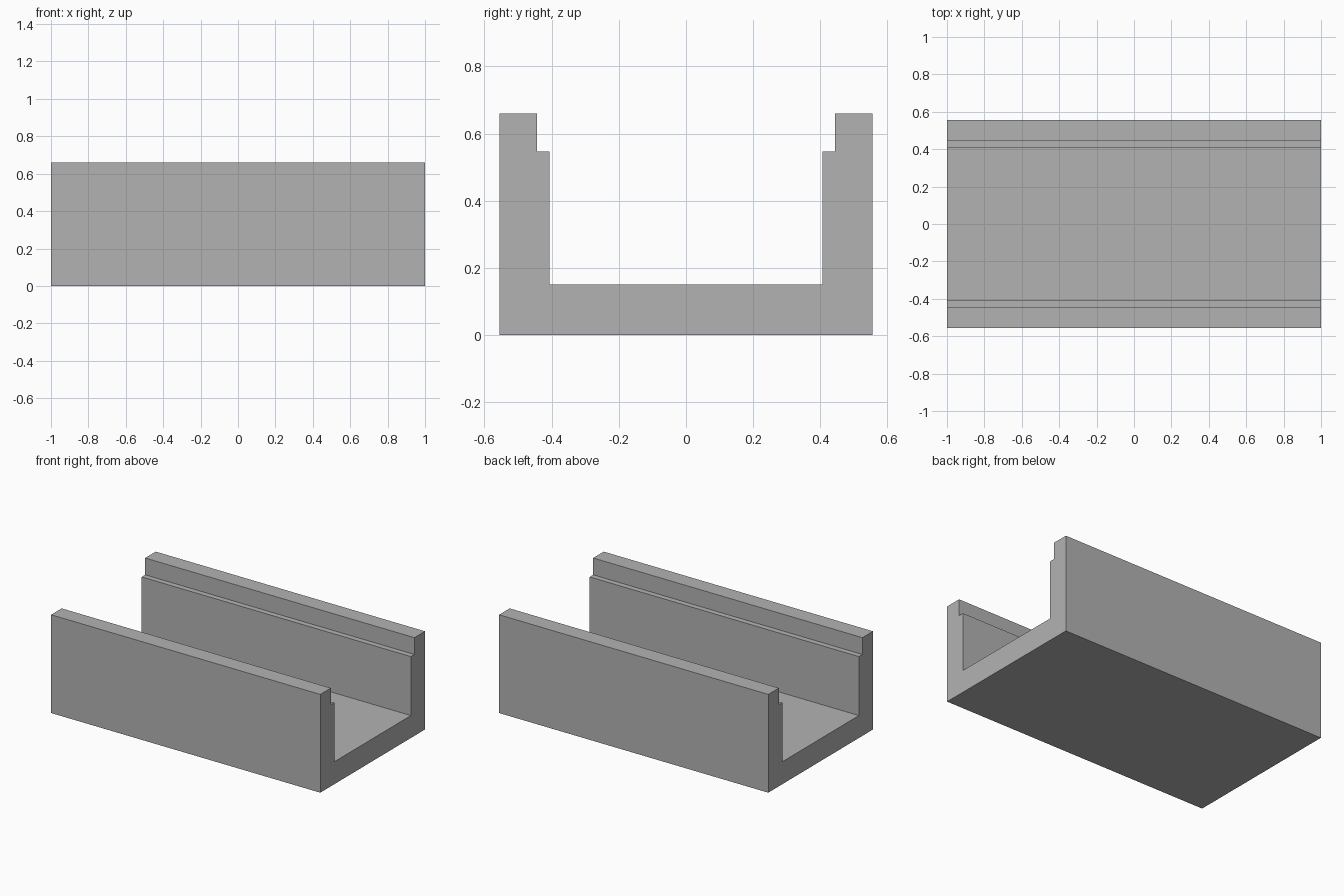
import bpy
import bmesh

cube = bpy.data.objects.get("Cube")
if cube:
    bpy.data.objects.remove(cube, do_unlink=True)

# Plain grey material
GREY = (0.45, 0.45, 0.45, 1.0)
mat = bpy.data.materials.new("plain grey")
mat.use_nodes = True
mat.diffuse_color = GREY
mat.node_tree.nodes["Principled BSDF"].inputs["Base Color"].default_value = GREY

# Half of the channel cross-section (y, z), from the outer foot to the inner floor
half = [(0.555, 0.0), (0.555, 0.66), (0.443, 0.66),
        (0.443, 0.547), (0.406, 0.547), (0.406, 0.151)]
profile = half + [(-y, z) for y, z in reversed(half)]

# Extrude the mirrored section along the length
bm = bmesh.new()
section = bm.faces.new([bm.verts.new((-1.0, y, z)) for y, z in profile])
extruded = bmesh.ops.extrude_face_region(bm, geom=[section], use_keep_orig=True)
end_verts = [g for g in extruded["geom"] if isinstance(g, bmesh.types.BMVert)]
bmesh.ops.translate(bm, verts=end_verts, vec=(2.0, 0.0, 0.0))
bmesh.ops.recalc_face_normals(bm, faces=bm.faces)

mesh = bpy.data.meshes.new("stepped_channel")
bm.to_mesh(mesh)
bm.free()
mesh.materials.append(mat)
channel = bpy.data.objects.new("stepped_channel", mesh)
bpy.context.collection.objects.link(channel)
